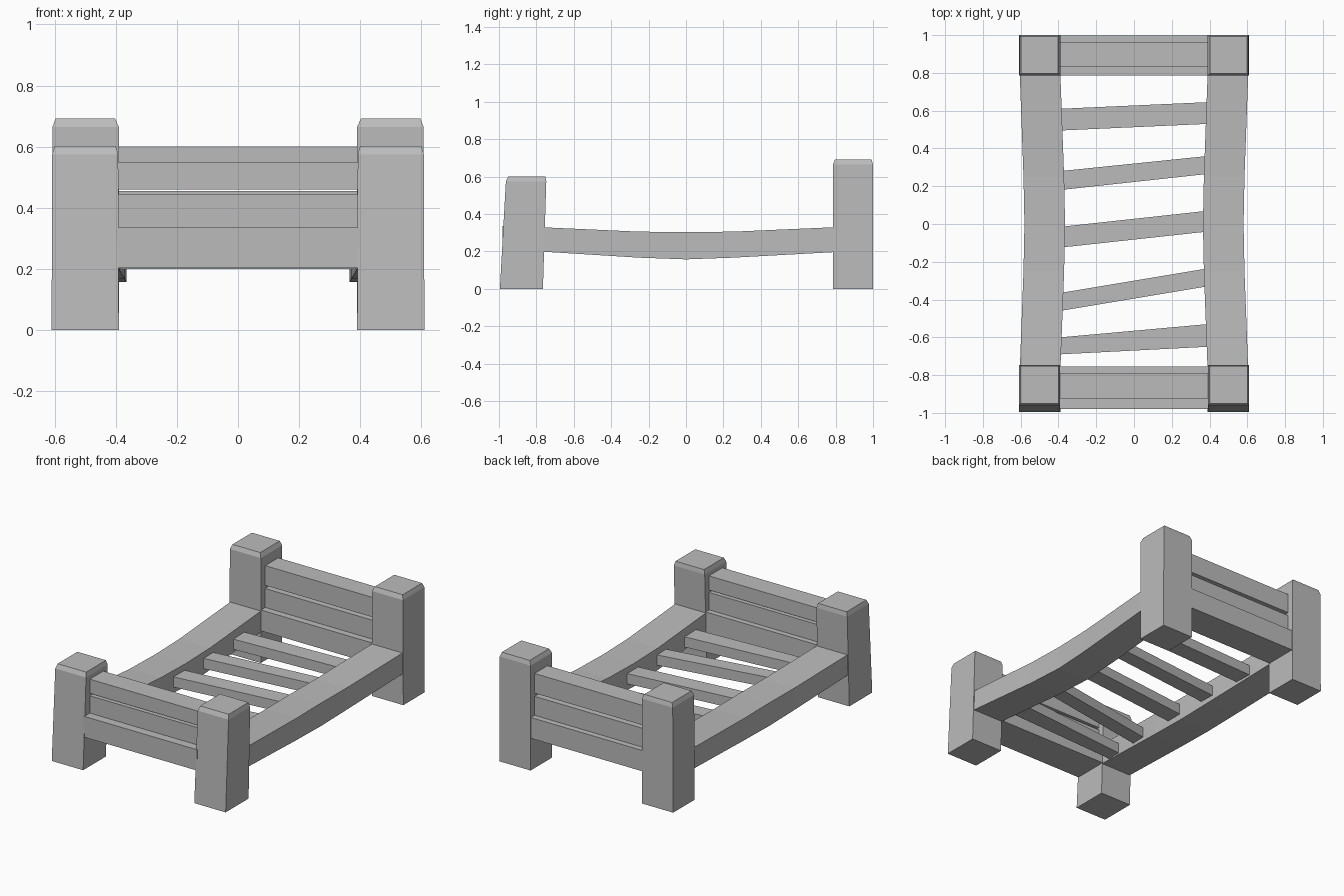
import bpy
import bmesh

cube = bpy.data.objects.get("Cube")
if cube:
    bpy.data.objects.remove(cube, do_unlink=True)

grey = bpy.data.materials.new("plain grey")
grey.use_nodes = True
GREY = (0.5, 0.5, 0.5, 1)
grey.diffuse_color = GREY
grey.node_tree.nodes["Principled BSDF"].inputs["Base Color"].default_value = GREY


def loft(name, rings):
    """Skin a list of four-cornered rings and cap both ends."""
    bm = bmesh.new()
    loops = [[bm.verts.new(p) for p in ring] for ring in rings]
    for a, b in zip(loops, loops[1:]):
        for i in range(4):
            j = (i + 1) % 4
            bm.faces.new((a[i], a[j], b[j], b[i]))
    bm.faces.new(loops[0])
    bm.faces.new(loops[-1])
    bmesh.ops.recalc_face_normals(bm, faces=bm.faces)
    mesh = bpy.data.meshes.new(name)
    bm.to_mesh(mesh)
    bm.free()
    mesh.materials.append(grey)
    obj = bpy.data.objects.new(name, mesh)
    bpy.context.collection.objects.link(obj)
    return obj


def level(x0, x1, y0, y1, z):
    return [(x0, y0, z), (x1, y0, z), (x1, y1, z), (x0, y1, z)]


def section(x0, x1, y, z0, z1):
    return [(x0, y, z0), (x1, y, z0), (x1, y, z1), (x0, y, z1)]


def board(name, y0, y1, z0, z1, half=0.40):
    return loft(name, [level(-half, half, y0, y1, z) for z in (z0, z1)])


# Corner posts with softened tops; the front pair leans back
for side, s in (("left", 1), ("right", -1)):
    loft("front_post_" + side, [
        level(s * 0.39, s * 0.61, -0.995, -0.765, 0),
        level(s * 0.392, s * 0.608, -0.963, -0.747, 0.575),
        level(s * 0.40, s * 0.60, -0.95, -0.752, 0.602)])
    loft("back_post_" + side, [
        level(s * 0.39, s * 0.61, 0.785, 1.0, 0),
        level(s * 0.39, s * 0.607, 0.785, 1.0, 0.665),
        level(s * 0.402, s * 0.597, 0.797, 0.992, 0.692)])

# Sagging side rails: y, inward shift, bottom, top
sag = [(-0.78, 0.0, 0.20, 0.33), (-0.25, 0.02, 0.167, 0.306),
       (0, 0.025, 0.158, 0.304), (0.25, 0.02, 0.167, 0.306),
       (0.80, 0.0, 0.197, 0.33)]
for side, s in (("left", 1), ("right", -1)):
    loft("side_rail_" + side,
         [section(s * (0.39 - d), s * (0.605 - d), y, z0, z1)
          for y, d, z0, z1 in sag])

# End rails and the planks above them
board("front_rail", -0.98, -0.755, 0.203, 0.335)
board("front_lower_plank", -0.925, -0.79, 0.33, 0.445)
board("front_upper_plank", -0.925, -0.79, 0.46, 0.55)
board("back_rail", 0.787, 0.997, 0.203, 0.335)
board("back_lower_plank", 0.83, 0.96, 0.33, 0.455)
board("back_upper_plank", 0.83, 0.96, 0.475, 0.60)

# Skewed slats: y range at the right end, then at the left end
slats = [(0.495, 0.61, 0.53, 0.645), (0.18, 0.28, 0.265, 0.36),
         (-0.125, -0.015, -0.04, 0.07), (-0.46, -0.365, -0.33, -0.235),
         (-0.69, -0.60, -0.65, -0.53)]
for n, (a0, a1, b0, b1) in enumerate(slats, 1):
    loft(f"slat_{n}", [[(-0.39, a0, z), (0.39, b0, z), (0.39, b1, z), (-0.39, a1, z)]
                       for z in (0.20, 0.265)])
